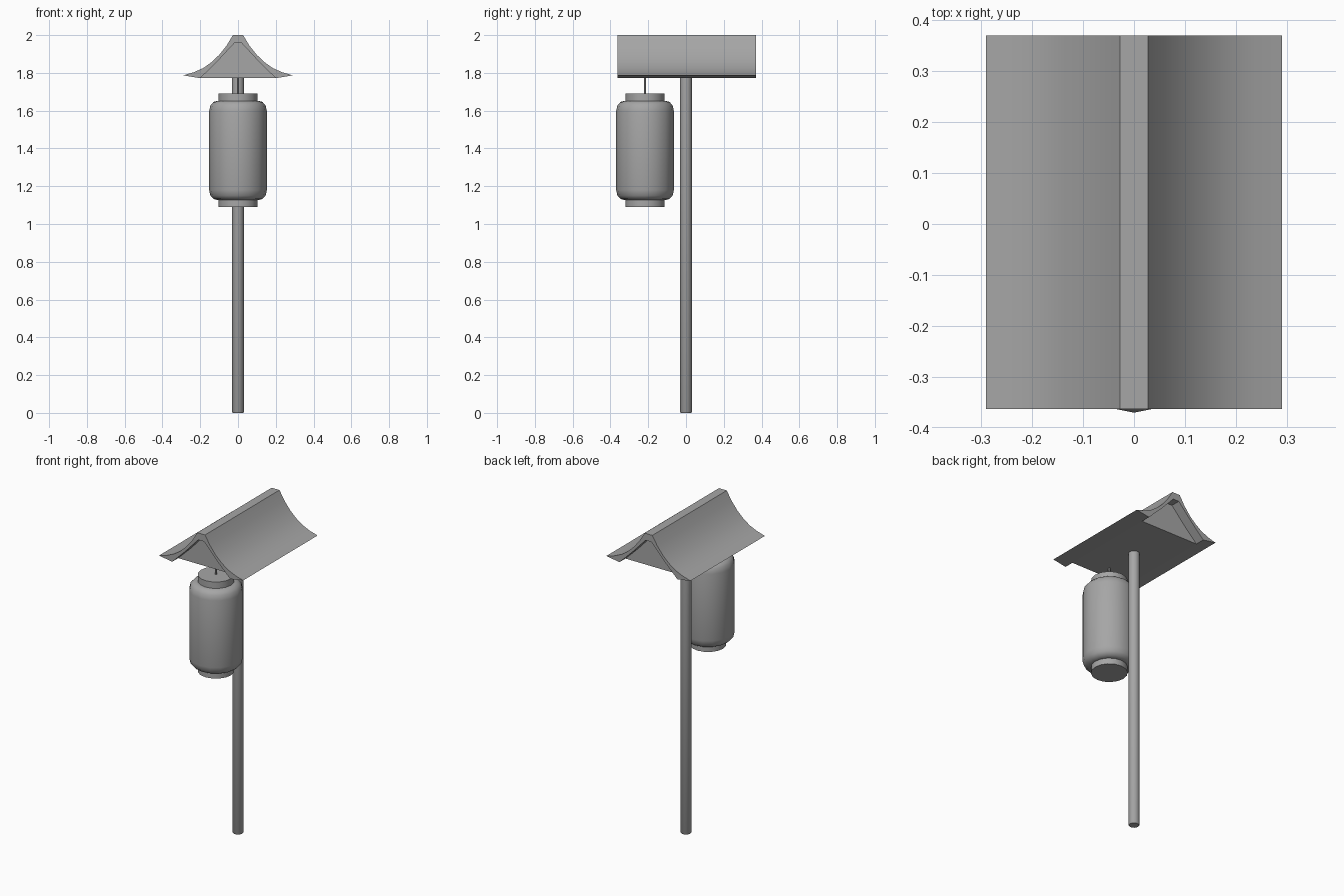
import bpy, bmesh, math

cube = bpy.data.objects.get("Cube")
if cube:
    bpy.data.objects.remove(cube, do_unlink=True)

grey = bpy.data.materials.new("plain grey")
grey.use_nodes = True
grey.diffuse_color = (0.38, 0.38, 0.38, 1)
grey.node_tree.nodes["Principled BSDF"].inputs["Base Color"].default_value = (0.38, 0.38, 0.38, 1)


def finish(name, bm, angle=35):
    bmesh.ops.recalc_face_normals(bm, faces=bm.faces)
    mesh = bpy.data.meshes.new(name)
    bm.to_mesh(mesh)
    bm.free()
    mesh.materials.append(grey)
    obj = bpy.data.objects.new(name, mesh)
    bpy.context.collection.objects.link(obj)
    bpy.ops.object.select_all(action='DESELECT')
    obj.select_set(True)
    bpy.context.view_layer.objects.active = obj
    bpy.ops.object.shade_smooth_by_angle(angle=math.radians(angle))
    return obj


def lathe(name, profile, sides, y=0.0):
    """Closed solid of revolution from (radius, height) pairs."""
    bm = bmesh.new()
    rings = [[bm.verts.new((r * math.sin(math.tau * i / sides),
                            y - r * math.cos(math.tau * i / sides), z))
              for i in range(sides)] for r, z in profile]
    for low, high in zip(rings, rings[1:]):
        for i in range(sides):
            j = (i + 1) % sides
            bm.faces.new((low[i], low[j], high[j], high[i]))
    bm.faces.new(rings[0])
    bm.faces.new(rings[-1])
    return finish(name, bm)


def extrude_y(name, strips, front, back):
    """Extrude cross-section cells (lists of x, z points) along y."""
    bm = bmesh.new()
    for strip in strips:
        face = bm.faces.new([bm.verts.new((x, front, z)) for x, z in strip])
        ext = bmesh.ops.extrude_face_region(bm, geom=[face], use_keep_orig=True)
        moved = [v for v in ext["geom"] if isinstance(v, bmesh.types.BMVert)]
        bmesh.ops.translate(bm, verts=moved, vec=(0, back - front, 0))
    return finish(name, bm)


FRONT, BACK, RECESS = -0.363, 0.37, 0.06

# Roof shell: concave slopes with a flat ridge and thin eaves
outer = [(0.027, 2.0), (0.06, 1.945), (0.1, 1.895), (0.14, 1.857),
         (0.185, 1.825), (0.235, 1.803), (0.29, 1.787)]
inner = [(0.2, 1.772), (0.11, 1.86), (0.02, 1.957)]


def mirrored(points):
    return [(-x, z) for x, z in reversed(points)]


section = outer + inner + mirrored(inner) + mirrored(outer)
extrude_y("roof", [section], FRONT, BACK)

# Gable filling, set back from both ends
extrude_y("gable_filling", [inner + mirrored(inner)], FRONT + RECESS, BACK - RECESS)

# Post
lathe("post", [(0.028, 0), (0.032, 0.006), (0.032, 1.78)], 16)

# Hanging lantern
LANTERN_Y = -0.217
lathe("lantern_body", [(0.11, 1.127), (0.13, 1.133), (0.146, 1.15), (0.153, 1.18),
                       (0.153, 1.598), (0.146, 1.628), (0.13, 1.646), (0.11, 1.652)],
      16, LANTERN_Y)
for name, low, high in (("lantern_bottom_collar", 1.09, 1.13),
                        ("lantern_top_collar", 1.65, 1.692)):
    lathe(name, [(0.104, low), (0.104, high)], 16, LANTERN_Y)
lathe("lantern_hanger", [(0.006, 1.69), (0.006, 1.775)], 8, LANTERN_Y)
